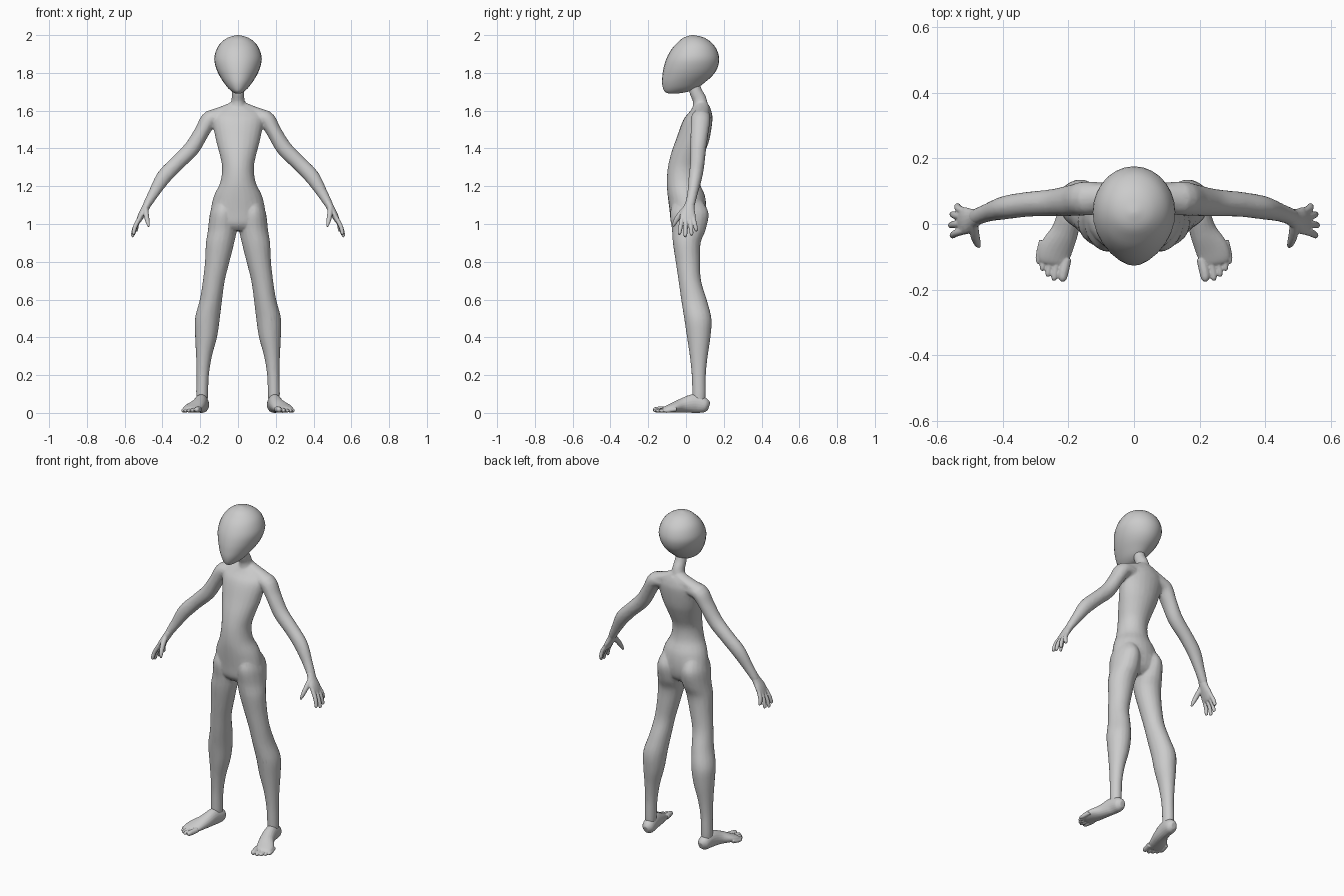
import bpy, bmesh, math
from mathutils import Vector

X, Y = Vector((1, 0, 0)), Vector((0, 1, 0))


def spline(rows, steps):
    """Catmull-Rom through rows of (x, y, z, radius_a, radius_b)."""
    v = [Vector(r) for r in rows]
    out = []
    for i in range(len(v) - 1):
        p0, p1, p2, p3 = v[max(i - 1, 0)], v[i], v[i + 1], v[min(i + 2, len(v) - 1)]
        for k in range(steps):
            t = k / steps
            out.append(0.5 * (2 * p1 + (p2 - p0) * t + (2 * p0 - 5 * p1 + 4 * p2 - p3) * t * t
                              + (3 * p1 - p0 - 3 * p2 + p3) * t ** 3))
    return out + [v[-1]]


def tube(bm, rows, ref=X, flat=False, side=1, sides=16, steps=4):
    """Closed loft of ellipses; radius_a runs along ref. flat keeps rings level."""
    pts = spline(rows, steps)
    cen = [Vector(p[:3]) for p in pts]
    rings = []
    for i, p in enumerate(pts):
        t = Vector((0, 0, 1)) if flat else (cen[min(i + 1, len(cen) - 1)] - cen[max(i - 1, 0)]).normalized()
        u = (ref - t * ref.dot(t)).normalized()
        w = t.cross(u)
        ring = []
        for k in range(sides):
            a = 2 * math.pi * k / sides
            c = cen[i] + u * max(p[3], .002) * math.cos(a) + w * max(p[4], .002) * math.sin(a)
            ring.append(bm.verts.new((c.x * side, c.y, max(c.z, 0))))
        rings.append(ring)
    for r, q in zip(rings, rings[1:]):
        for k in range(sides):
            n = (k + 1) % sides
            bm.faces.new((r[k], r[n], q[n], q[k]))
    bm.faces.new(rings[0][::-1])
    bm.faces.new(rings[-1])


def level(rows):
    """(x, y_front, y_back, z, half_width) -> loft rows."""
    return [(x, (f + b) / 2, z, w, (b - f) / 2) for x, f, b, z, w in rows]


def finish(bm, name, voxel=0, smooth=2, ratio=1):
    """Make an object; with a voxel size, fuse the overlapping lofts into one skin."""
    bmesh.ops.recalc_face_normals(bm, faces=bm.faces[:])
    me = bpy.data.meshes.new(name)
    bm.to_mesh(me)
    bm.free()
    ob = bpy.data.objects.new(name, me)
    bpy.context.collection.objects.link(ob)
    if voxel:
        m = ob.modifiers.new("fuse", 'REMESH')
        m.mode, m.voxel_size = 'VOXEL', voxel
        m = ob.modifiers.new("blend", 'SMOOTH')
        m.factor, m.iterations = .5, smooth
        m = ob.modifiers.new("simplify", 'DECIMATE')
        m.ratio = ratio
        dg = bpy.context.evaluated_depsgraph_get()
        ob.data = bpy.data.meshes.new_from_object(ob.evaluated_get(dg))
        ob.modifiers.clear()
        ob.data.name = name
    bpy.ops.object.select_all(action='DESELECT')
    ob.select_set(True)
    bpy.context.view_layer.objects.active = ob
    bpy.ops.object.shade_smooth_by_angle(angle=math.radians(40))
    return ob


# Head: egg with a narrow, forward chin
bm = bmesh.new()
tube(bm, level([(0, -.09, -.05, 1.69, .012), (0, -.112, .01, 1.70, .03), (0, -.122, .06, 1.72, .053),
                (0, -.127, .1, 1.75, .076), (0, -.125, .14, 1.785, .098), (0, -.119, .166, 1.825, .116),
                (0, -.104, .176, 1.875, .126), (0, -.077, .162, 1.925, .113), (0, -.045, .135, 1.96, .09),
                (0, -.012, .095, 1.987, .053), (0, .03, .04, 2.0, .006)]), flat=True, sides=28, steps=3)
finish(bm, "head")

# Body: torso, neck, legs and arms
bm = bmesh.new()
tube(bm, level([(0, -.05, .06, .965, .07), (0, -.078, .095, 1.0, .135), (0, -.087, .108, 1.07, .144),
                (0, -.097, .1, 1.15, .127), (0, -.102, .072, 1.22, .094), (0, -.096, .07, 1.3, .084),
                (0, -.077, .1, 1.38, .1), (0, -.052, .125, 1.45, .118), (0, -.015, .14, 1.55, .135),
                (0, .02, .135, 1.595, .115), (0, .04, .125, 1.625, .055)]), flat=True, sides=24)
tube(bm, [(0, .075, 1.57, .055, .045), (0, .074, 1.65, .036, .038), (0, .052, 1.70, .033, .034),
          (0, .035, 1.76, .03, .03)])
for s in (1, -1):
    # leg from hip to ankle
    tube(bm, level([(.075, -.06, .08, 1.13, .045), (.08, -.085, .12, 1.06, .068), (.083, -.075, .105, .97, .076),
                    (.095, -.07, .078, .9, .075), (.11, -.055, .075, .8, .065), (.128, -.04, .08, .7, .058),
                    (.143, -.026, .11, .6, .059), (.162, -.01, .135, .5, .066), (.169, .005, .13, .4, .058),
                    (.18, .02, .115, .3, .042), (.187, .03, .105, .2, .033), (.19, .033, .105, .1, .032),
                    (.19, .035, .1, .04, .028)]), flat=True, side=s, sides=18)
    # trapezius slope
    tube(bm, [(.01, .085, 1.63, .035, .025), (.07, .085, 1.598, .04, .03), (.14, .08, 1.572, .042, .032)],
         ref=Y, side=s)
    # arm from shoulder to wrist
    tube(bm, [(.07, .08, 1.565, .045, .035), (.145, .078, 1.558, .052, .045), (.19, .072, 1.49, .048, .04),
              (.245, .065, 1.4, .042, .042), (.325, .06, 1.32, .038, .04), (.392, .05, 1.25, .036, .04),
              (.445, .035, 1.165, .028, .029), (.48, .022, 1.105, .026, .022), (.493, .018, 1.08, .022, .017)],
         ref=Y, side=s)
finish(bm, "body", .007, 4, .2)

FINGERS = [(-.02, .556, -.036, .945), (.002, .561, -.004, .933), (.022, .556, .03, .94), (.038, .54, .056, .963)]
TOES = [(.218, -.16, .016), (.243, -.158, .012), (.262, -.146, .011), (.279, -.128, .011), (.291, -.106, .011)]

for s, label in ((1, "left"), (-1, "right")):
    # Hand: palm, four fingers, thumb
    bm = bmesh.new()
    tube(bm, [(.472, .024, 1.12, .024, .021), (.49, .016, 1.085, .03, .02), (.51, .01, 1.05, .041, .018),
              (.527, .01, 1.015, .04, .013), (.53, .01, 1.005, .03, .008)], ref=Y, side=s)
    for y, tx, ty, tz in FINGERS:
        a, b = Vector((.518, y, 1.035)), Vector((tx, ty, tz))
        c = a.lerp(b, .5) + Vector((.006, 0, 0))
        e = a.lerp(b, .94)
        tube(bm, [(*a, .012, .012), (*c, .0115, .0115), (*e, .0095, .0095), (*b, .004, .004)],
             ref=Y, side=s, sides=10)
    tube(bm, [(.49, 0, 1.085, .016, .015), (.485, -.035, 1.045, .015, .014), (.478, -.058, 1.01, .012, .011),
              (.472, -.069, .985, .005, .005)], ref=Y, side=s, sides=10)
    finish(bm, "hand_" + label, .003, 2, .25)

    # Foot: heel, instep, toes
    bm = bmesh.new()
    tube(bm, [(.186, .122, .034, .015, .02), (.187, .1, .04, .034, .039), (.194, .045, .05, .036, .05),
              (.21, -.02, .039, .041, .038), (.237, -.075, .026, .05, .025), (.249, -.11, .018, .046, .017),
              (.252, -.122, .015, .035, .011)], side=s, sides=20)
    for tx, ty, r in TOES:
        tube(bm, [(tx - .012, ty + .055, .02, r, r), (tx - .003, ty + .015, r + .002, r, r),
                  (tx, ty - .006, r + .001, r * .8, r * .8), (tx + .002, ty - .015, r, r * .35, r * .35)],
             side=s, sides=10)
    foot = finish(bm, "foot_" + label, .003, 2, .25)
    low = min(v.co.z for v in foot.data.vertices)
    for v in foot.data.vertices:
        v.co.z -= low
